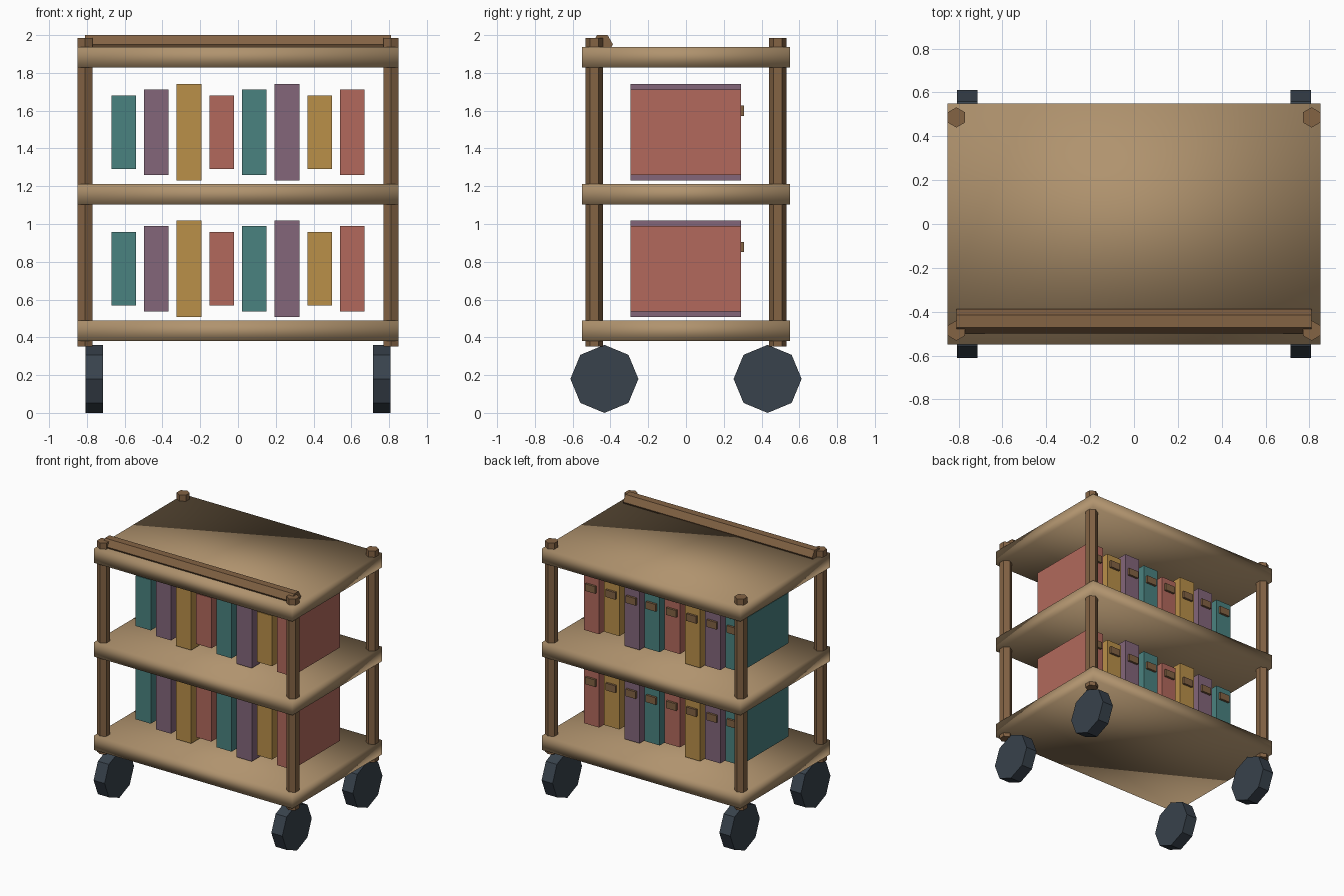
import bpy, bmesh, math
from mathutils import Matrix, Vector

cube = bpy.data.objects.get("Cube")
if cube:
    bpy.data.objects.remove(cube, do_unlink=True)


def material(name, hex_code):
    """Flat material from an sRGB hex code, stored as linear values."""
    rgb = [int(hex_code[i:i + 2], 16) / 255 for i in (0, 2, 4)]
    lin = [c / 12.92 if c <= 0.04045 else ((c + 0.055) / 1.055) ** 2.4 for c in rgb]
    mat = bpy.data.materials.new(name)
    mat.use_nodes = True
    mat.diffuse_color = (*lin, 1)
    bsdf = next(n for n in mat.node_tree.nodes if n.type == 'BSDF_PRINCIPLED')
    bsdf.inputs["Base Color"].default_value = (*lin, 1)
    return mat


light_wood = material("light_wood", "B0936E")
dark_wood = material("dark_wood", "836344")
rubber = material("dark_rubber", "38424C")
teal = material("teal_cover", "4A8280")
purple = material("purple_cover", "83667A")
gold = material("gold_cover", "BA9049")
red = material("red_cover", "B2695C")


def finish(name, bm, mat, location, smooth=False):
    mesh = bpy.data.meshes.new(name)
    for face in bm.faces:
        face.smooth = smooth
    bm.to_mesh(mesh)
    bm.free()
    mesh.materials.append(mat)
    obj = bpy.data.objects.new(name, mesh)
    obj.location = location
    bpy.context.collection.objects.link(obj)
    return obj


def box(name, size, location, mat, smooth=False):
    bm = bmesh.new()
    bmesh.ops.create_cube(bm, size=1)
    bmesh.ops.scale(bm, vec=Vector(size), verts=bm.verts)
    return finish(name, bm, mat, location, smooth)


def prism(name, sides, radius, length, location, mat, along_x=False):
    """Regular prism with a corner pointing along y."""
    bm = bmesh.new()
    bmesh.ops.create_cone(bm, cap_ends=True, segments=sides,
                          radius1=radius, radius2=radius, depth=length)
    if along_x:
        bmesh.ops.rotate(bm, matrix=Matrix.Rotation(math.pi / 2, 3, 'Y'), verts=bm.verts)
    return finish(name, bm, mat, location)


# Three shelves, softly shaded
shelf_heights = {"lower": 0.435, "middle": 1.157, "upper": 1.883}
for level, z in shelf_heights.items():
    box(f"{level}_shelf", (1.70, 1.10, 0.11), (0, 0, z), light_wood, smooth=True)

# Corner posts and wheels
for side, sx in (("left", 1), ("right", -1)):
    for end, sy in (("front", -1), ("back", 1)):
        prism(f"{end}_{side}_post", 6, 0.046, 1.635,
              (sx * 0.81, sy * 0.486, 1.168), dark_wood)
        prism(f"{end}_{side}_wheel", 8, 0.18, 0.094,
              (sx * 0.761, sy * 0.432, 0.18), rubber, along_x=True)

# Rail along the front of the top shelf
prism("front_rail", 6, 0.056, 1.62, (0, -0.443, 1.9515), dark_wood, along_x=True)

# Two rows of books, each with a small pull on the back
covers = (teal, purple, gold, red)
book_heights = (0.39, 0.453, 0.512)
for row in ("lower", "middle"):
    middle_z = shelf_heights[row] + 0.328
    for i in range(8):
        x = (i - 3.5) * 0.173
        box(f"{row}_book_{i + 1}", (0.13, 0.586, book_heights[i % 3]),
            (x, -0.002, middle_z), covers[i % 4])
        box(f"{row}_book_pull_{i + 1}", (0.085, 0.03, 0.055),
            (x, 0.293, middle_z + 0.115), dark_wood)
